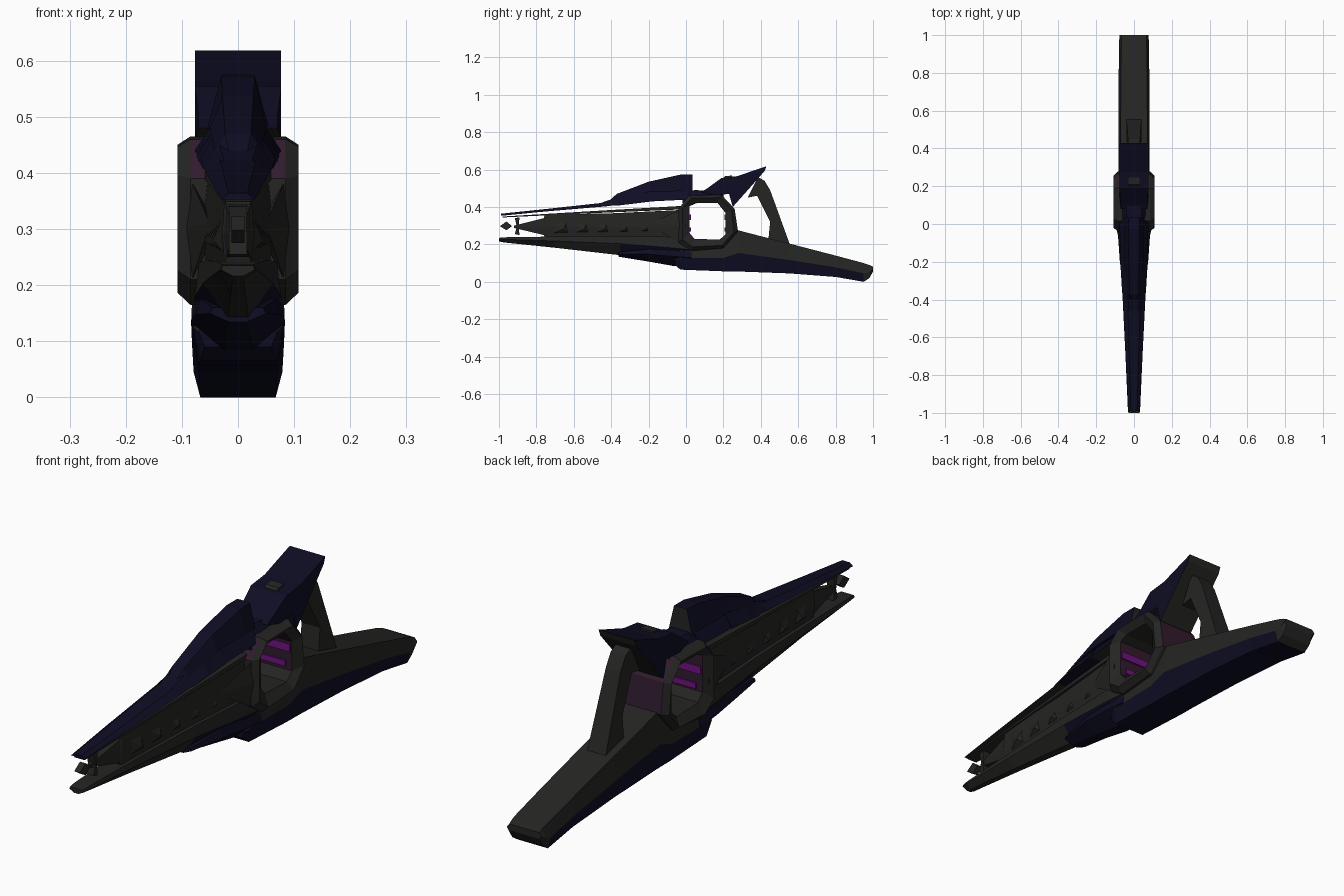
import bpy, bmesh


def material(name, rgb):
    m = bpy.data.materials.new(name)
    m.diffuse_color = (*rgb, 1)
    return m


GREY, NAVY, PURPLE, PLUM = range(4)
MATS = [material("dark grey", (0.018, 0.018, 0.017)),
        material("midnight navy", (0.0045, 0.004, 0.017)),
        material("purple", (0.16, 0.006, 0.22)),
        material("dull plum", (0.03, 0.011, 0.026))]


def build(name, verts, faces, rule):
    """Make a flat-shaded object; rule is a colour index or f(centre, normal)."""
    bm = bmesh.new()
    vs = [bm.verts.new(v) for v in verts]
    for f in faces:
        bm.faces.new([vs[i] for i in f])
    bmesh.ops.recalc_face_normals(bm, faces=bm.faces)
    bm.normal_update()
    for f in bm.faces:
        f.material_index = rule(f.calc_center_median(), f.normal) if callable(rule) else rule
    me = bpy.data.meshes.new(name)
    bm.to_mesh(me)
    bm.free()
    for m in MATS:
        me.materials.append(m)
    ob = bpy.data.objects.new(name, me)
    bpy.context.collection.objects.link(ob)
    return ob


def loft(name, section, stations, rule):
    """Section (width part, height part) swept through stations (y, z low, z high, half width)."""
    n = len(section)
    verts = [(a * w, y, lo + b * (hi - lo)) for y, lo, hi, w in stations for a, b in section]
    faces = [(r * n + i, r * n + (i + 1) % n, (r + 1) * n + (i + 1) % n, (r + 1) * n + i)
             for r in range(len(stations) - 1) for i in range(n)]
    faces += [tuple(range(n)), tuple(range(len(verts) - n, len(verts)))]
    return build(name, verts, faces, rule)


def prism(name, profile, half, rule):
    """Side outline (y, z) extruded across x; half is a width or f(y, z)."""
    n = len(profile)
    h = half if callable(half) else (lambda y, z: half)
    verts = [(s * h(y, z), y, z) for s in (-1, 1) for y, z in profile]
    faces = [tuple(range(n)), tuple(range(n, 2 * n))]
    faces += [(i, (i + 1) % n, n + (i + 1) % n, n + i) for i in range(n)]
    return build(name, verts, faces, rule)


def taper(y):
    return 0.08 + 0.05 * min(y, 0)


BAND = [(-0.85, 0), (0.85, 0), (1, 0.45), (0.85, 1), (-0.85, 1), (-1, 0.45)]
ROOF = [(-1, 0), (1, 0), (0.55, 1), (-0.55, 1)]
KEEL = [(-0.3, 0), (0.3, 0), (1, 0.6), (0.9, 1), (-0.9, 1), (-1, 0.6)]
BOX = [(-1, 0), (1, 0), (1, 1), (-1, 1)]

# Rear stock: grey top, navy lower sides and belly
loft("stock", BAND,
     [(-0.06, 0.09, 0.15, 0.07), (-0.03, 0.065, 0.2, 0.08), (0.2, 0.056, 0.215, 0.083),
      (0.28, 0.055, 0.275, 0.083), (0.55, 0.045, 0.205, 0.083), (0.8, 0.026, 0.14, 0.081),
      (0.95, 0.0, 0.1, 0.079), (0.98, 0.02, 0.09, 0.078), (1.0, 0.055, 0.08, 0.076)],
     lambda c, n: NAVY if n.z < 0.05 and c.y < 0.9 else GREY)

# Ring frame around the see-through opening
OUTER = [(-0.04, 0.39), (0.015, 0.46), (0.19, 0.465), (0.26, 0.39),
         (0.278, 0.27), (0.2, 0.18), (0.03, 0.165), (-0.04, 0.21)]
INNER = [(0.02, 0.405), (0.055, 0.42), (0.17, 0.42), (0.21, 0.37),
         (0.212, 0.255), (0.18, 0.225), (0.045, 0.23), (0.02, 0.26)]
MID = [((2 * a + b) / 3, (2 * c + d) / 3) for (a, c), (b, d) in zip(OUTER, INNER)]
loops = [(OUTER, 0.085), (MID, 0.108), (INNER, 0.085), (INNER, -0.085), (MID, -0.108), (OUTER, -0.085)]
build("ring_frame", [(x, y, z) for lp, x in loops for y, z in lp],
      [(r * 8 + i, r * 8 + (i + 1) % 8, (r + 1) % 6 * 8 + (i + 1) % 8, (r + 1) % 6 * 8 + i)
       for r in range(6) for i in range(8)],
      lambda c, n: PLUM if abs(c.x) < 0.01 and c.z > 0.3 and abs(n.y) > 0.7 else GREY)

# Glowing strips on the inside walls of the ring
for y, tag in ((0.023, "front"), (0.208, "back")):
    for k, (z, t, w) in enumerate([(0.345, 0.03, 0.08), (0.28, 0.022, 0.06)]):
        loft(f"glow_strip_{tag}_{k}", BOX,
             [(y - 0.003, z - t / 2, z + t / 2, w), (y + 0.003, z - t / 2, z + t / 2, w)], PURPLE)

# Rear strut joining the wing and the stock
prism("rear_strut", [(0.33, 0.45), (0.385, 0.56), (0.42, 0.54), (0.45, 0.49), (0.555, 0.2),
                     (0.44, 0.22), (0.45, 0.32), (0.38, 0.46)],
      lambda y, z: 0.04 if z < 0.4 else 0.032, GREY)

# Rear wing: navy slab rising to the back, in two convex slabs
wing = lambda c, n: GREY if n.z < -0.3 else NAVY
prism("rear_wing", [(0.19, 0.555), (0.275, 0.565), (0.43, 0.618), (0.42, 0.592),
                    (0.33, 0.49), (0.25, 0.40), (0.23, 0.47)],
      lambda y, z: 0.077, wing)
prism("rear_wing_front", [(0.08, 0.48), (0.11, 0.497), (0.19, 0.555), (0.23, 0.47), (0.15, 0.462)],
      lambda y, z: 0.07 if y < 0.12 else 0.077, wing)
prism("wing_vent", [(0.20, 0.555), (0.245, 0.558), (0.245, 0.568), (0.21, 0.565)], 0.028, GREY)

# Bridge across the ring top, under the fin
loft("bridge", ROOF, [(-0.02, 0.42, 0.485, 0.07), (0.05, 0.45, 0.49, 0.07), (0.2, 0.455, 0.485, 0.07)], NAVY)

# Long tapering top blade
loft("top_blade", ROOF,
     [(-0.99, 0.353, 0.364, 0.03), (-0.75, 0.376, 0.389, taper(-0.75)),
      (-0.42, 0.404, 0.425, taper(-0.42)), (-0.28, 0.425, 0.475, taper(-0.28)),
      (0.02, 0.44, 0.49, 0.078)], lambda c, n: GREY if n.z < -0.5 else NAVY)
loft("blade_shoulder", ROOF,
     [(-0.46, 0.41, 0.42, 0.045), (-0.36, 0.408, 0.455, 0.063), (-0.18, 0.43, 0.48, 0.074)], NAVY)

# Raised top fin with a grey rear face
loft("top_fin", ROOF,
     [(-0.42, 0.415, 0.425, 0.025), (-0.37, 0.44, 0.47, 0.042), (-0.2, 0.48, 0.535, 0.05),
      (-0.03, 0.485, 0.573, 0.054), (0.035, 0.48, 0.575, 0.05)],
     lambda c, n: GREY if n.y > 0.6 else NAVY)

# Thin rail beneath the top blade
loft("rail", BOX, [(-0.98, 0.344, 0.349, 0.022), (-0.5, 0.367, 0.378, 0.04),
                   (0.0, 0.388, 0.407, 0.06)], GREY)

# Barrel core with a pointed nose
loft("barrel_core", BAND,
     [(-0.92, 0.288, 0.3, 0.008), (-0.76, 0.25, 0.34, 0.025), (-0.755, 0.235, 0.36, 0.028),
      (-0.4, 0.235, 0.366, 0.045), (0.0, 0.22, 0.385, 0.066)], GREY)

# Angular scales along both sides of the barrel
for side, s in (("left", -1), ("right", 1)):
    for k in range(6):
        y = -0.74 + 0.11 * k
        w = taper(y) * 0.66
        build(f"barrel_scale_{side}_{k}",
              [(s * w * 0.6, y, 0.34), (s * w * 0.6, y, 0.25), (s * w * 0.7, y + 0.13, 0.25),
               (s * w * 0.7, y + 0.11, 0.345), (s * (w + 0.017), y + 0.085, 0.28)],
              [(0, 1, 2, 3), (0, 1, 4), (1, 2, 4), (2, 3, 4), (3, 0, 4)], GREY)
    # Cheek blending the barrel into the ring
    build(f"ring_cheek_{side}",
          [(s * 0.05, -0.2, 0.31), (s * 0.085, -0.02, 0.39), (s * 0.085, -0.02, 0.2),
           (s * 0.1, 0.0, 0.3), (s * 0.03, 0.0, 0.3)],
          [(0, 1, 3), (0, 3, 2), (0, 4, 1), (0, 2, 4), (1, 4, 3), (3, 4, 2)], GREY)

# Lower blade, grey with a navy keel toward the rear
loft("lower_blade", KEEL,
     [(-1.0, 0.216, 0.235, 0.03), (-0.97, 0.21, 0.238, 0.033), (-0.7, 0.182, 0.242, 0.045),
      (-0.35, 0.142, 0.245, 0.062), (-0.06, 0.09, 0.24, 0.077), (0.02, 0.1, 0.22, 0.078)],
     lambda c, n: NAVY if n.z < -0.2 and c.y > -0.3 else GREY)
loft("keel_plate", KEEL,
     [(-0.36, 0.134, 0.16, 0.05), (-0.2, 0.108, 0.175, 0.075), (-0.07, 0.085, 0.17, 0.084),
      (0.03, 0.08, 0.16, 0.084)], NAVY)

# Muzzle: small diamond prongs
prism("muzzle_tip", [(-0.995, 0.298), (-0.96, 0.322), (-0.93, 0.298), (-0.96, 0.275)], 0.012, GREY)
prism("muzzle_prong", [(-0.915, 0.34), (-0.89, 0.345), (-0.895, 0.295), (-0.89, 0.25), (-0.915, 0.255),
                       (-0.905, 0.295)], 0.016, GREY)
